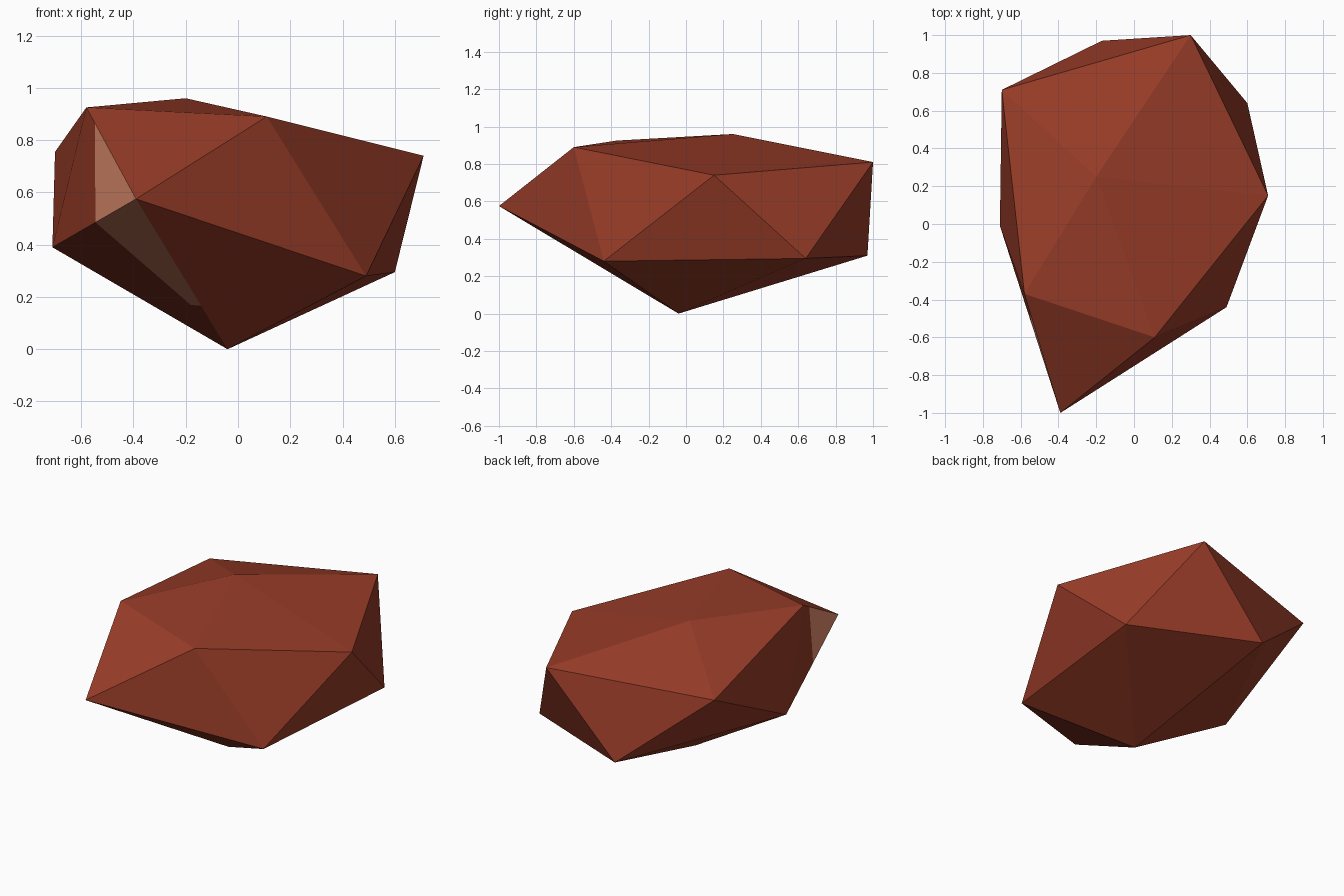
import bpy
import bmesh
from mathutils import Vector

if "Cube" in bpy.data.objects:
    bpy.data.objects.remove(bpy.data.objects["Cube"])

# Flat colours
def material(name, rgb):
    m = bpy.data.materials.new(name)
    m.diffuse_color = (*rgb, 1.0)
    m.use_nodes = True
    m.node_tree.nodes["Principled BSDF"].inputs["Base Color"].default_value = m.diffuse_color
    return m

red = material("rust_red", (0.314, 0.045, 0.021))
pale = material("pale_peach", (0.79, 0.283, 0.159))

# Squashed twenty-sided stone: top point, upper ring, lower ring, bottom point
top = Vector((-0.20, 0.25, 0.96))
upper = [Vector(p) for p in ((0.11, -0.60, 0.89), (0.71, 0.15, 0.74), (0.30, 1.0, 0.81),
                             (-0.70, 0.71, 0.755), (-0.58, -0.37, 0.925))]
lower = [Vector(p) for p in ((0.49, -0.44, 0.28), (0.60, 0.64, 0.295), (-0.17, 0.97, 0.31),
                             (-0.71, -0.01, 0.39), (-0.39, -1.0, 0.575))]
bottom = Vector((-0.04, -0.04, 0.0))

bm = bmesh.new()
T, B = bm.verts.new(top), bm.verts.new(bottom)
U = [bm.verts.new(p) for p in upper]
L = [bm.verts.new(p) for p in lower]

# Corners of the pale chip, lying on the edges beside the front tip
tip, side, crown = lower[4], lower[3], upper[4]
chip_top = bm.verts.new(crown.lerp(tip, 0.17))
chip_side = bm.verts.new(tip.lerp(side, 0.485))
chip_low = bm.verts.new(tip.lerp(bottom, 0.71))
chip_bend = bm.verts.new(bottom + 0.236 * (tip - bottom) + 0.086 * (side - bottom))

# Regular faces; the two chipped faces and their neighbours share the cut corners
for i in range(5):
    j = (i + 1) % 5
    bm.faces.new((T, U[i], U[j]))
    if i != 4:
        bm.faces.new((U[i], L[i], U[j]))
    if i != 3:
        bm.faces.new((L[i], L[j], U[j]))
    if i < 3:
        bm.faces.new((B, L[j], L[i]))
bm.faces.new((U[4], chip_top, L[4], U[0]))
bm.faces.new((B, L[0], L[4], chip_low))
bm.faces.new((U[4], L[3], chip_side, chip_top))
bm.faces.new((L[3], B, chip_low, chip_bend, chip_side))

# Pale chip on the front left
for corners in ((L[4], chip_top, chip_side), (L[4], chip_side, chip_bend, chip_low)):
    bm.faces.new(corners).material_index = 1

bmesh.ops.recalc_face_normals(bm, faces=bm.faces[:])
mesh = bpy.data.meshes.new("stone")
bm.to_mesh(mesh)
bm.free()
mesh.materials.append(red)
mesh.materials.append(pale)
stone = bpy.data.objects.new("stone", mesh)
bpy.context.collection.objects.link(stone)
